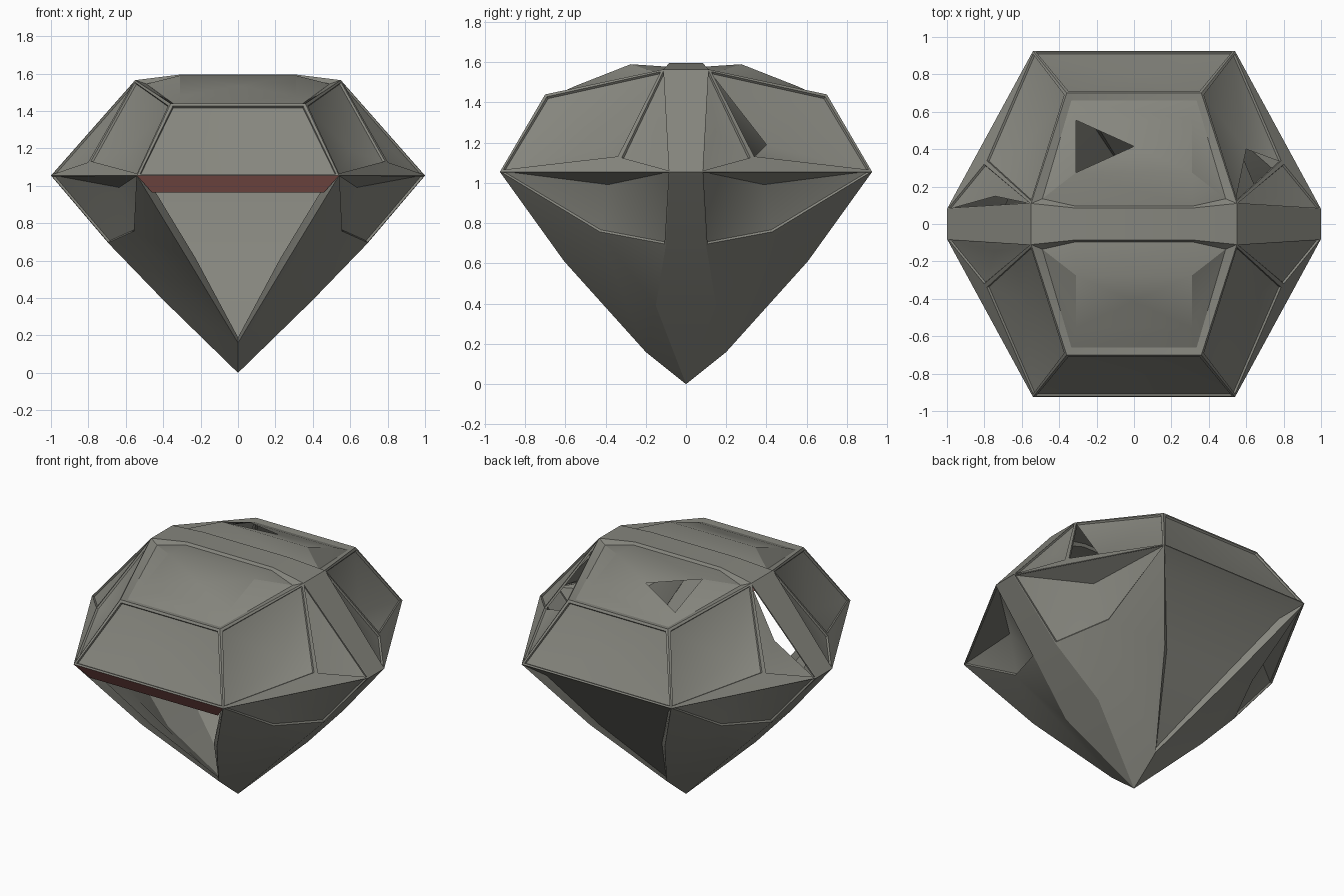
import bpy, bmesh, math
from mathutils import Vector

if "Cube" in bpy.data.objects:
    bpy.data.objects.remove(bpy.data.objects["Cube"])

def material(name, col):
    m = bpy.data.materials.new(name)
    m.diffuse_color = (*col, 1)
    m.use_nodes = True
    m.node_tree.nodes["Principled BSDF"].inputs["Base Color"].default_value = m.diffuse_color
    return m

GREY = material("stone grey", (0.24, 0.24, 0.21))
RED = material("dull red", (0.35, 0.13, 0.115))

# Key points of one quarter of the gem (x, distance from y=0, z)
PT = dict(
    G=(0.54, 0.925, 1.055), E=(1.0, 0.08, 1.055),                        # girdle corner, girdle end
    T=(0.36, 0.70, 1.44), R=(0.55, 0.11, 1.565), M=(0.80, 0.33, 1.12),   # crown
    C=(0.60, 0.40, 1.19),                                                # sunken facet centre
    t=(0.335, 0.66, 1.432), r=(0.49, 0.135, 1.545),                      # top frame inner edge
    S=(0.31, 0.085, 1.595), s=(0.31, 0.095, 1.578),                      # rail edge, table edge
    V=(0.31, 0.275, 1.59), W=(0.31, 0.555, 1.48),                        # raised table
    K=(0.55, 0.43, 0.75), L=(0.69, 0.10, 0.69), J=(0.40, 0.15, 0.39),    # pavilion
    B=(0.27, 0.605, 0.61), P=(0.0, 0.20, 0.16), O=(0, 0, 0),
    H=(0.44, 0.81, 0.965), b=(0.225, 0.57, 0.61), p=(0.0, 0.205, 0.19),
    h=(0.46, 0.865, 0.965))

def pts(spec, sx, sy):
    """Points by letter: '-' flips x, '|' flips y."""
    out = []
    for s in spec.split():
        x, y, z = PT[s[0]]
        out.append(Vector((x * sx * (-1 if '-' in s else 1),
                           y * sy * (-1 if '|' in s else 1), z)))
    return out

def face(bm, points):
    f = bm.faces.new([bm.verts.new(p) for p in points])
    f.normal_update()
    if f.normal.dot(f.calc_center_median() - Vector((0, 0, 0.9))) < 0:
        f.normal_flip()
    return f

def panel(bm, points, sag, rim=0.02, hole=None, centre=None):
    """Framed, recessed panel with a sunken centre; hole drops one facet."""
    f = face(bm, points)
    bmesh.ops.inset_individual(bm, faces=[f], thickness=rim, depth=0)
    bmesh.ops.inset_individual(bm, faces=[f], thickness=0.004, depth=-0.012)
    poked = bmesh.ops.poke(bm, faces=[f], offset=-sag)
    tris = poked['faces']
    if centre:
        poked['verts'][0].co = centre
    if hole:
        drop = min(tris, key=lambda t: (t.calc_center_median() - hole).length)
        bmesh.ops.delete(bm, geom=[drop], context='FACES')

def finish(bm, name, mat=GREY, angle=32):
    bmesh.ops.remove_doubles(bm, verts=bm.verts, dist=0.0005)
    for f in bm.faces:
        f.smooth = True
    bm.normal_update()
    for e in bm.edges:
        e.smooth = len(e.link_faces) == 2 and e.calc_face_angle(0) < math.radians(angle)
    me = bpy.data.meshes.new(name)
    bm.to_mesh(me)
    bm.free()
    me.materials.append(mat)
    bpy.context.collection.objects.link(bpy.data.objects.new(name, me))

def mid(a, b):
    return (a + b) / 2

# Side crown facets, all four quarters
bm = bmesh.new()
for sx in (1, -1):
    for sy in (1, -1):
        m, r, e, c = pts("M R E C", sx, sy)
        panel(bm, pts("G T R M", sx, sy), 0.07, centre=c,
              hole=mid(m, r) if (sx, sy) == (1, 1) else None)
        panel(bm, pts("R M E", sx, sy), 0.02, 0.012,
              hole=mid(r, e) if (sx, sy) == (-1, 1) else None)
        face(bm, pts("G M E", sx, sy))
finish(bm, "crown_side_facets", angle=40)

# Front and back crown facets
bm = bmesh.new()
for sy in (1, -1):
    panel(bm, pts("G- G T T-", 1, sy), 0.03)
finish(bm, "crown_end_facets")

# Top frame and raised table
bm = bmesh.new()
for sy in (1, -1):
    for s in ("T T- t- t", "W W- t- t", "s s- V- V", "S S- s- s"):
        face(bm, pts(s, 1, sy))
    slope = face(bm, pts("V V- W- W", 1, sy))
    tris = bmesh.ops.poke(bm, faces=[slope])['faces']
    if sy == 1:  # missing facet at the back left
        drop = min(tris, key=lambda t: t.calc_center_median().x)
        bmesh.ops.delete(bm, geom=[drop], context='FACES')
    for sx in (1, -1):
        for s in ("T R r t", "R S s r", "r s V", "r V W", "r W t"):
            face(bm, pts(s, sx, sy))
finish(bm, "table", angle=26)

# Central rail over the top and down both ends
bm = bmesh.new()
face(bm, pts("S S- S-| S|", 1, 1))
for sx in (1, -1):
    for s in ("S R R| S|", "R E E| R|", "E L L| E|", "L J J| L|", "J J| O"):
        face(bm, pts(s, sx, 1))
finish(bm, "central_rail", angle=25)

# Lower side facets
bm = bmesh.new()
for sx in (1, -1):
    for sy in (1, -1):
        panel(bm, pts("G K L E", sx, sy), 0.09, 0.01)
        for s in ("G B K", "B P K", "K P J", "P O J", "K J L"):
            face(bm, pts(s, sx, sy))
finish(bm, "pavilion_side_facets")

# Lower front and back frames; only the back is closed by a panel
bm = bmesh.new()
for sy in (1, -1):
    for sx in (1, -1):
        face(bm, pts("G B b H", sx, sy))
        face(bm, pts("B P p b", sx, sy))
for s in ("H b H-", "H- b b-", "b p b-", "G G- H- H"):
    face(bm, pts(s, 1, 1))
finish(bm, "pavilion_end_frames")

# Red strip under the front girdle
bm = bmesh.new()
face(bm, pts("G G- h- h", 1, -1))
finish(bm, "front_girdle_strip", RED)
